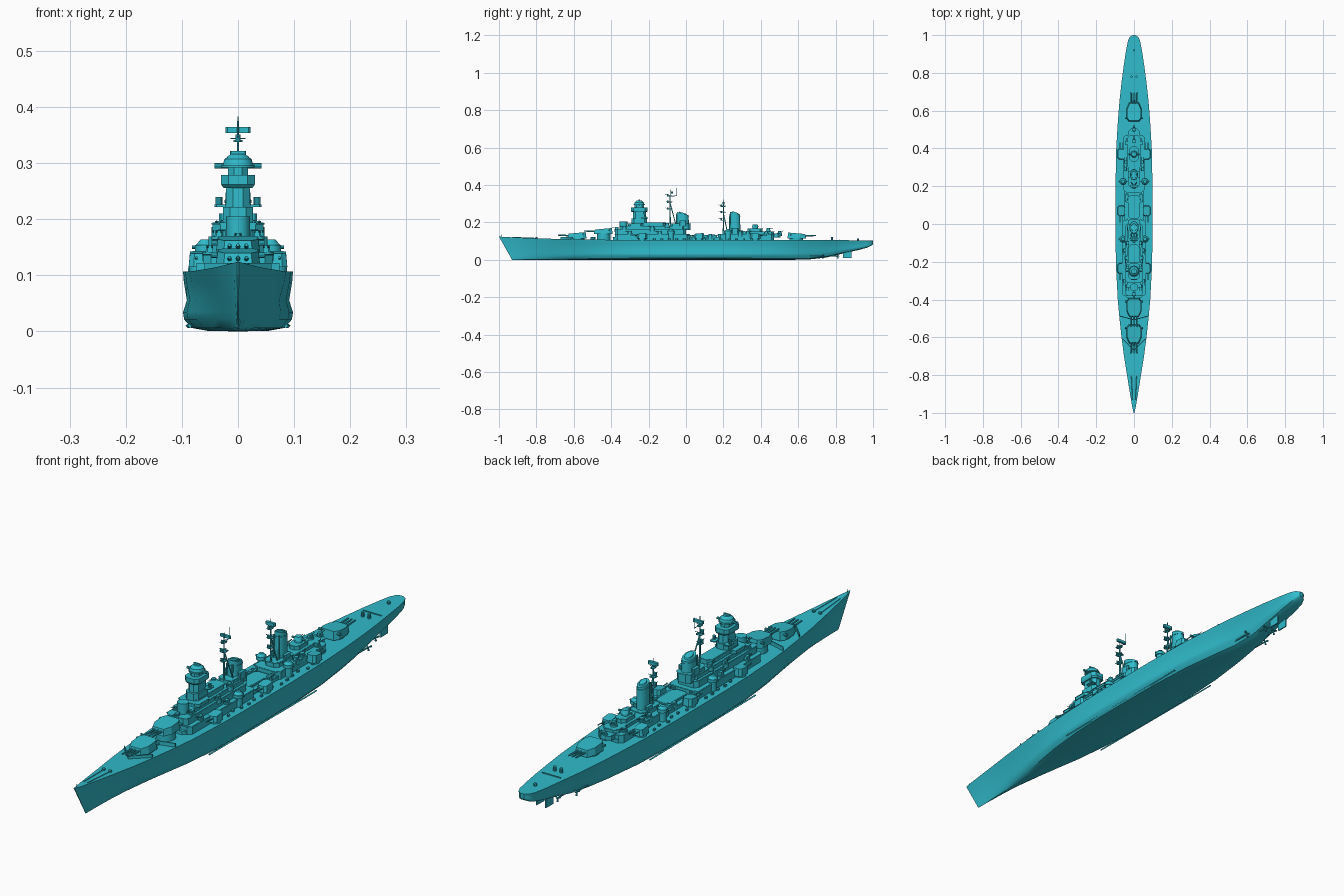
import bpy, bmesh, math, random
from mathutils import Vector

if "Cube" in bpy.data.objects:
    bpy.data.objects.remove(bpy.data.objects["Cube"])

mat = bpy.data.materials.new("teal")
mat.diffuse_color = (0.03, 0.5, 0.6, 1)
mat.use_nodes = True
mat.node_tree.nodes["Principled BSDF"].inputs["Base Color"].default_value = mat.diffuse_color
random.seed(3)


def finish(name, bm, smooth=False):
    bmesh.ops.recalc_face_normals(bm, faces=bm.faces)
    me = bpy.data.meshes.new(name)
    bm.to_mesh(me)
    bm.free()
    ob = bpy.data.objects.new(name, me)
    bpy.context.collection.objects.link(ob)
    me.materials.append(mat)
    if smooth:
        bpy.context.view_layer.objects.active = ob
        ob.select_set(True)
        bpy.ops.object.shade_smooth_by_angle(angle=math.radians(35))
        ob.select_set(False)
    return ob


def prism(name, pts, c, z0, z1, top=1.0, slope=0.0, smooth=False):
    """Extruded outline around c=(x, y); top scales the roof, slope tilts it along y."""
    bm = bmesh.new()
    lo = [bm.verts.new((c[0] + x, c[1] + y, z0)) for x, y in pts]
    hi = [bm.verts.new((c[0] + x * top, c[1] + y * top, z1 + y * slope)) for x, y in pts]
    n = len(pts)
    bm.faces.new(lo)
    bm.faces.new(hi)
    for i in range(n):
        bm.faces.new((lo[i], lo[(i + 1) % n], hi[(i + 1) % n], hi[i]))
    return finish(name, bm, smooth)


def chamfer(w, l, k):
    return [(w, -l + k), (w, l - k), (w - k, l), (-w + k, l),
            (-w, l - k), (-w, -l + k), (-w + k, -l), (w - k, -l)]


def oval(a, b, n=20):
    return [(a * math.cos(math.tau * i / n), b * math.sin(math.tau * i / n)) for i in range(n)]


def block(name, x, y, w, l, z0, z1, k=0.004, top=1.0):
    return prism(name, chamfer(w, l, min(k, w * .6, l * .6)), (x, y), z0, z1, top)


def drum(name, x, y, r, z0, z1, top=1.0, n=16):
    return prism(name, oval(r, r, n), (x, y), z0, z1, top, smooth=True)


def rod(name, p, q, r, r2=None, n=8):
    p, q = Vector(p), Vector(q)
    bm = bmesh.new()
    bmesh.ops.create_cone(bm, cap_ends=True, segments=n, radius1=r, radius2=r2 or r, depth=(q - p).length)
    rot = (q - p).to_track_quat('Z', 'Y').to_matrix()
    for v in bm.verts:
        v.co = rot @ v.co + (p + q) / 2
    return finish(name, bm, True)


# Hull: bulged midship section blended with fine V sections along the length
FULL = [(0, 0), (.55, .01), (.85, .06), (.98, .2), (1.0, .32), (.93, .52), (.985, .82), (1, 1)]
VEE = [(0, 0), (.10, .01), (.2, .07), (.32, .2), (.42, .33), (.56, .52), (.84, .84), (1, 1)]
# y, half width, keel z, deck z, fineness
ST = [(-1, .002, 0, .124, 1), (-.97, .009, 0, .122, 1), (-.9, .021, 0, .119, 1), (-.8, .037, 0, .115, .95),
      (-.7, .053, 0, .112, .8), (-.6, .066, 0, .11, .6), (-.5, .077, 0, .108, .4), (-.4, .086, 0, .107, .2),
      (-.25, .094, 0, .107, .05), (-.1, .098, 0, .107, 0), (.2, .098, 0, .107, 0), (.4, .094, 0, .107, .1),
      (.55, .085, 0, .106, .3), (.65, .077, .001, .106, .5), (.75, .066, .012, .105, .6), (.84, .054, .034, .105, .5),
      (.92, .042, .052, .104, .3), (.97, .032, .065, .104, .15), (.99, .022, .075, .104, .1), (1, .008, .084, .104, .1)]
bm = bmesh.new()
rings = []
for y, w, k, d, f in ST:
    half = []
    for (a, v), (b, _) in zip(FULL, VEE):
        rake = .07 * (1 - v) * max(0, (-.7 - y) / .3)
        half.append((w * (a + (b - a) * f), y + rake, k + (d - k) * v))
    pts = [(-x, yy, z) for x, yy, z in half[:0:-1]] + half
    rings.append([bm.verts.new(p) for p in pts])
for r, s in zip(rings, rings[1:]):
    n = len(r)
    for i in range(n):
        bm.faces.new((r[i], r[(i + 1) % n], s[(i + 1) % n], s[i]))
bm.faces.new(rings[0])
bm.faces.new(rings[-1])
finish("hull", bm, True)

# Underwater gear
for s in (-1, 1):
    prism("rudder", [(.003, -.02), (.002, .025), (-.002, .025), (-.003, -.02)], (s * .02, .86), .01, .055)
    for x, y in ((.02, .81), (.045, .73)):
        rod("shaft", (s * x, y - .15, .022), (s * x, y, .02), .003)
        rod("propeller_hub", (s * x, y - .005, .02), (s * x, y + .012, .02), .004, .001)
        for k in range(3):
            a = math.tau * k / 3 + .5
            rod("propeller_blade", (s * x, y, .02),
                (s * x + .014 * math.cos(a), y + .003, .02 + .014 * math.sin(a)), .002, .004, 6)
    rod("bilge_keel", (s * .086, -.3, .010), (s * .09, .35, .010), .0035, n=4)


def turret(name, y, z, d):
    """Triple main turret facing direction d along y."""
    drum(name + "_barbette", 0, y, .036, .1, z)
    out = [(.026, .052), (.04, .02), (.04, -.03), (.028, -.048), (-.028, -.048), (-.04, -.03), (-.04, .02), (-.026, .052)]
    prism(name + "_house", [(x, q * d) for x, q in out], (0, y), z, z + .029, .9, -.08 * d)
    rod(name + "_rangefinder", (-.047, y - .03 * d, z + .021), (.047, y - .03 * d, z + .021), .005)
    for x in (-.015, 0, .015):
        rod(name + "_barrel", (x, y + .04 * d, z + .014), (x, y + .105 * d, z + .017), .0045, .003)


turret("turret_a", -.58, .115, -1)
turret("turret_b", -.44, .137, -1)
turret("turret_c", .59, .113, 1)

# Breakwaters and foredeck fittings
for s in (-1, 1):
    for y0, y1, w in ((-.67, -.61, .06), (-.51, -.49, .074)):
        prism("breakwater", [(0, y0), (s * w, y1), (s * w, y1 + .005), (0, y0 + .005)], (0, 0), .105, .122)
    for y in (-.8, .78):
        drum("capstan", s * .014, y, .006, .1, .122, n=10)
    rod("anchor_chain", (s * .008, -.93, .121), (s * .014, -.8, .116), .0015, n=4)
rod("jackstaff", (0, -.985, .12), (0, -.985, .135), .001)
block("stern_hatch", 0, .82, .04, .002, .1, .108)
drum("stern_capstan", 0, .92, .006, .1, .114, n=10)

# Deckhouses: x, y, half width, half length, bottom, top
HOUSES = [("main_deckhouse", 0, .04, .048, .43, .1, .122), ("fore_deckhouse", 0, -.18, .062, .2, .1, .138),
          ("fore_house_1", 0, -.19, .045, .19, .13, .165), ("fore_house_2", 0, -.17, .036, .165, .16, .182),
          ("bridge_wing", 0, -.27, .045, .04, .18, .194), ("fore_house_3", 0, -.2, .027, .09, .18, .2),
          ("funnel_base", 0, -.03, .03, .055, .16, .195), ("mid_house", 0, .09, .03, .06, .12, .132),
          ("aft_deckhouse", 0, .32, .054, .15, .1, .138), ("aft_funnel_base", 0, .25, .03, .055, .13, .156),
          ("aft_house_1", 0, .38, .032, .09, .13, .152), ("aft_house_2", 0, .37, .022, .04, .15, .168),
          ("aft_house_end", 0, .47, .026, .035, .12, .14)]
for n, x, y, w, l, z0, z1 in HOUSES:
    block(n, x, y, w, l, z0, z1, .014)
    block(n + "_rim", x, y, w + .002, l + .002, z1 - .003, z1 - .001, .014)

# Conning tower with stacked bridge levels
drum("conning_tower", 0, -.335, .021, .165, .205)
for y, w, l, z0, z1, t in ((-.25, .027, .042, .194, .222, 1), (-.248, .022, .036, .222, .256, .95),
                           (-.25, .026, .04, .256, .262, 1.15), (-.25, .03, .043, .262, .279, 1),
                           (-.25, .018, .025, .279, .294, 1)):
    block("bridge_level", 0, y, w, l, z0, z1, .013, t)
drum("main_director_base", 0, -.25, .03, .292, .297)
drum("main_director", 0, -.25, .027, .297, .307, .9)
drum("main_director_roof", 0, -.25, .024, .307, .316, .55)
rod("main_rangefinder", (-.042, -.25, .295), (.042, -.25, .295), .005)
block("director_radar", 0, -.25, .014, .003, .314, .322)
for s in (-1, 1):
    block("signal_platform", s * .03, -.22, .012, .018, .222, .226)
    drum("searchlight", s * .034, -.22, .006, .226, .24, n=10)

# Funnels with raked caps
for n, y, a, b, z0, z1 in (("fore_funnel", -.018, .024, .034, .19, .247), ("aft_funnel", .262, .021, .029, .15, .25)):
    prism(n, oval(a, b), (0, y), z0, z1, .92, -.25, True)
    prism(n + "_cap", oval(a, b), (0, y), z1 - .018, z1 - .013, 1, -.1, True)
    prism(n + "_grating", oval(a * .7, b * .7), (0, y), z1 - .01, z1 + .005, .8, -.25, True)
    for s in (-1, 1):
        rod(n + "_pipe", (s * .012, y - b, z0), (s * .012, y - b * .95, z1 - .005), .003)
        block(n + "_vent", s * (a + .004), y, .006, .018, z0 - .01, z0 + .02)


def mast(name, y, z0, z1, legs):
    rod(name + "_pole", (0, y, z0), (0, y, z1), .004, .0015)
    zt = z0 + (z1 - z0) * .62
    for s in (-1, 1):
        rod(name + "_leg", (s * .018, y + legs, z0), (0, y, zt), .0025)
    for f, w in ((.42, .016), (.62, .02), (.8, .013)):
        z = z0 + (z1 - z0) * f
        block(name + "_platform", 0, y, w * .6, .011, z, z + .003)
        rod(name + "_yard", (-w, y, z + .006), (w, y, z + .006), .0012)
        rod(name + "_aerial", (0, y - .026, z + .01), (0, y + .012, z + .006), .0012)
        block(name + "_sensor", 0, y - .012, w * .35, .004, z, z + .013)


mast("fore_mast", -.085, .19, .375, .03)
mast("aft_mast", .2, .13, .322, .025)
block("fore_search_radar", 0, -.075, .022, .005, .354, .364)
block("aft_search_radar", 0, .2, .02, .006, .296, .308)
rod("mast_topmast", (0, -.05, .34), (0, -.05, .383), .0012)
rod("mast_topmast_strut", (0, -.085, .34), (0, -.05, .342), .0015)

# Secondary twin turrets along each side
for s in (-1, 1):
    for y, d in ((-.235, -1), (.07, -1), (.37, 1)):
        drum("secondary_barbette", s * .067, y, .02, .1, .116)
        prism("secondary_turret", [(x, q * d) for x, q in chamfer(.021, .028, .009)], (s * .067, y), .115, .141, .88, -.08 * d)
        for k in (-.007, .007):
            rod("secondary_barrel", (s * .067 + k, y + .02 * d, .13), (s * .067 + k, y + .062 * d, .132), .0022)
    # Stabilised side directors
    for y in (-.08, .225):
        drum("side_director_base", s * .058, y, .014, .1, .142)
        drum("side_director", s * .058, y, .019, .142, .154)
        drum("side_director_roof", s * .058, y, .017, .154, .164, .5)
        rod("side_rangefinder", (s * .058 - .024, y, .15), (s * .058 + .024, y, .15), .003)

# Light guns: centreline pairs and side tubs
AA = [(0, .5, .14), (0, .44, .155), (0, -.37, .16), (.034, -.33, .165), (.05, -.3, .138), (.05, -.14, .138), (.04, -.18, .165),
      (.034, -.1, .182), (.04, .13, .122), (.046, .29, .138), (.044, .33, .138), (.038, .43, .138)]
for x, y, z in AA:
    for s in ((-1, 1) if x else (1,)):
        drum("gun_tub", s * x, y, .013, z - .012, z + .004, n=12)
        block("light_gun", s * x, y, .008, .01, z, z + .015, .003, .85)
        d = 1 if y > .1 else -1
        for k in (-.004, .004):
            rod("light_barrel", (s * x + k, y, z + .01), (s * x + k, y + .025 * d, z + .015), .0012, n=6)

# Aft main director
drum("aft_director_base", 0, .37, .014, .165, .176)
drum("aft_director", 0, .37, .018, .176, .19, .7)
rod("aft_rangefinder", (-.028, .37, .18), (.028, .37, .18), .004)

# Boats, lockers and ventilators on the open deck
for s in (-1, 1):
    for y in (.0, .14):
        prism("boat", oval(.007, .026, 12), (s * .036, y), .122, .134, 1.1)
    for i in range(14):
        block("deck_locker", s * random.uniform(.066, .085), -.17 + i * .04, .004, .006, .104, .114, .002)
